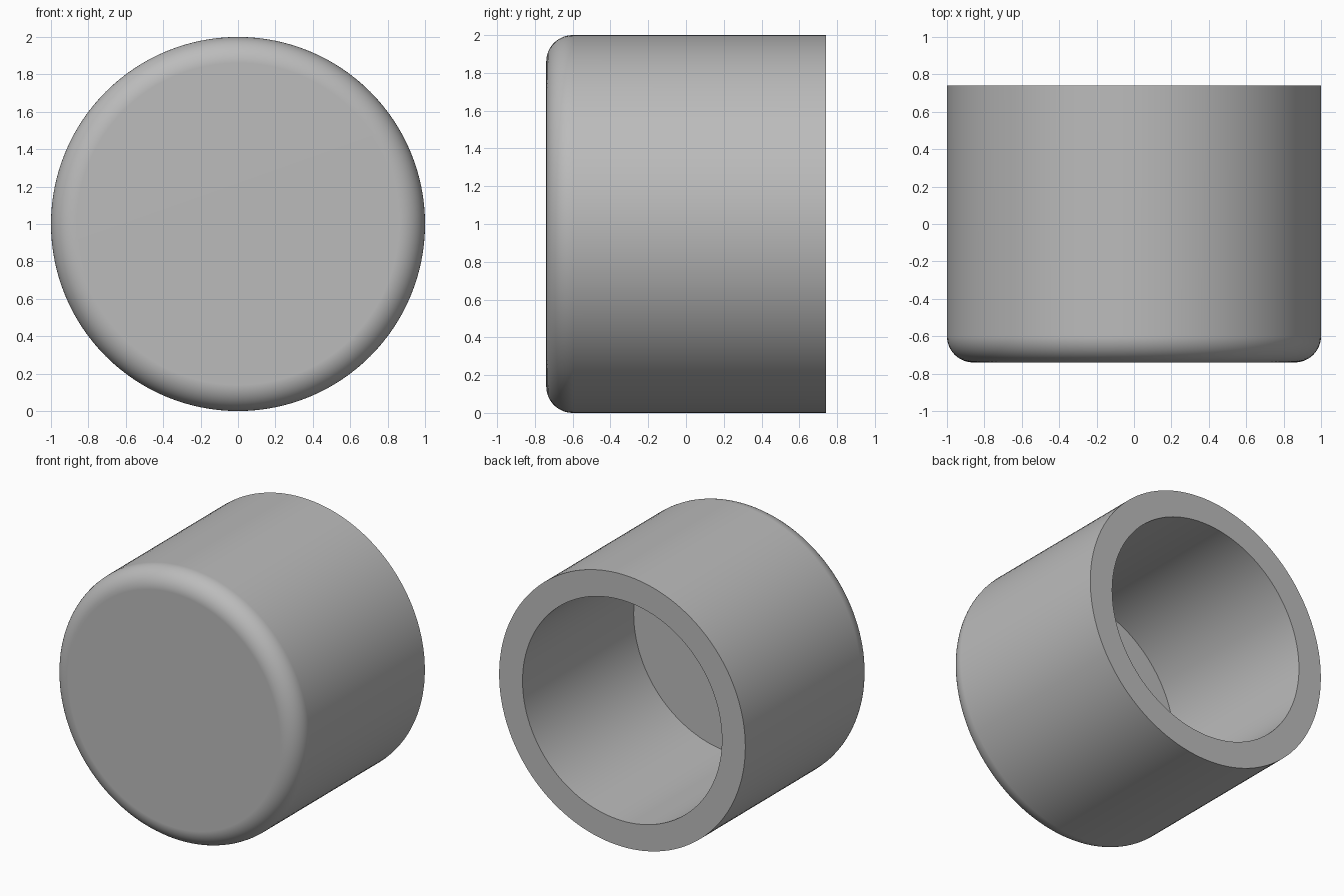
import bpy, bmesh
from math import pi, sin, cos, radians
from mathutils import Vector

cube = bpy.data.objects.get("Cube")
if cube:
    bpy.data.objects.remove(cube, do_unlink=True)

RADIUS, BORE = 1.0, 0.81      # outer and inner radius
FRONT, BACK = -0.74, 0.74     # closed and open ends along y
FLOOR = -0.55                 # bottom of the bore
FILLET, STEPS, SIDES = 0.14, 12, 128

# Plain grey material
grey = bpy.data.materials.new("plain_grey")
grey.use_nodes = True
colour = (0.5, 0.5, 0.5, 1)
grey.diffuse_color = colour
grey.node_tree.nodes["Principled BSDF"].inputs["Base Color"].default_value = colour

# Half section (radius, y): rounded closed end, outer wall, rim, bore, floor
profile = [(0, FRONT)]
for i in range(STEPS + 1):
    a = pi / 2 * i / STEPS
    profile.append((RADIUS - FILLET + FILLET * sin(a), FRONT + FILLET - FILLET * cos(a)))
profile += [(RADIUS, BACK), (BORE, BACK), (BORE, FLOOR), (0, FLOOR)]

# Revolve the section around the y axis
bm = bmesh.new()
verts = [bm.verts.new((r, y, 1)) for r, y in profile]
edges = [bm.edges.new(pair) for pair in zip(verts, verts[1:])]
bmesh.ops.spin(bm, geom=verts + edges, cent=Vector((0, 0, 1)), axis=Vector((0, 1, 0)),
               angle=2 * pi, steps=SIDES, use_merge=True)
bmesh.ops.remove_doubles(bm, verts=bm.verts, dist=0.0001)
bmesh.ops.recalc_face_normals(bm, faces=bm.faces)
mesh = bpy.data.meshes.new("end_cap")
bm.to_mesh(mesh)
bm.free()

cap = bpy.data.objects.new("end_cap", mesh)
bpy.context.collection.objects.link(cap)
mesh.materials.append(grey)

# Smooth round walls, crisp rims, flat end face
bpy.ops.object.select_all(action='DESELECT')
cap.select_set(True)
bpy.context.view_layer.objects.active = cap
bpy.ops.object.shade_smooth_by_angle(angle=radians(30))
weighted = cap.modifiers.new("flat_end_normals", 'WEIGHTED_NORMAL')
weighted.keep_sharp = True
